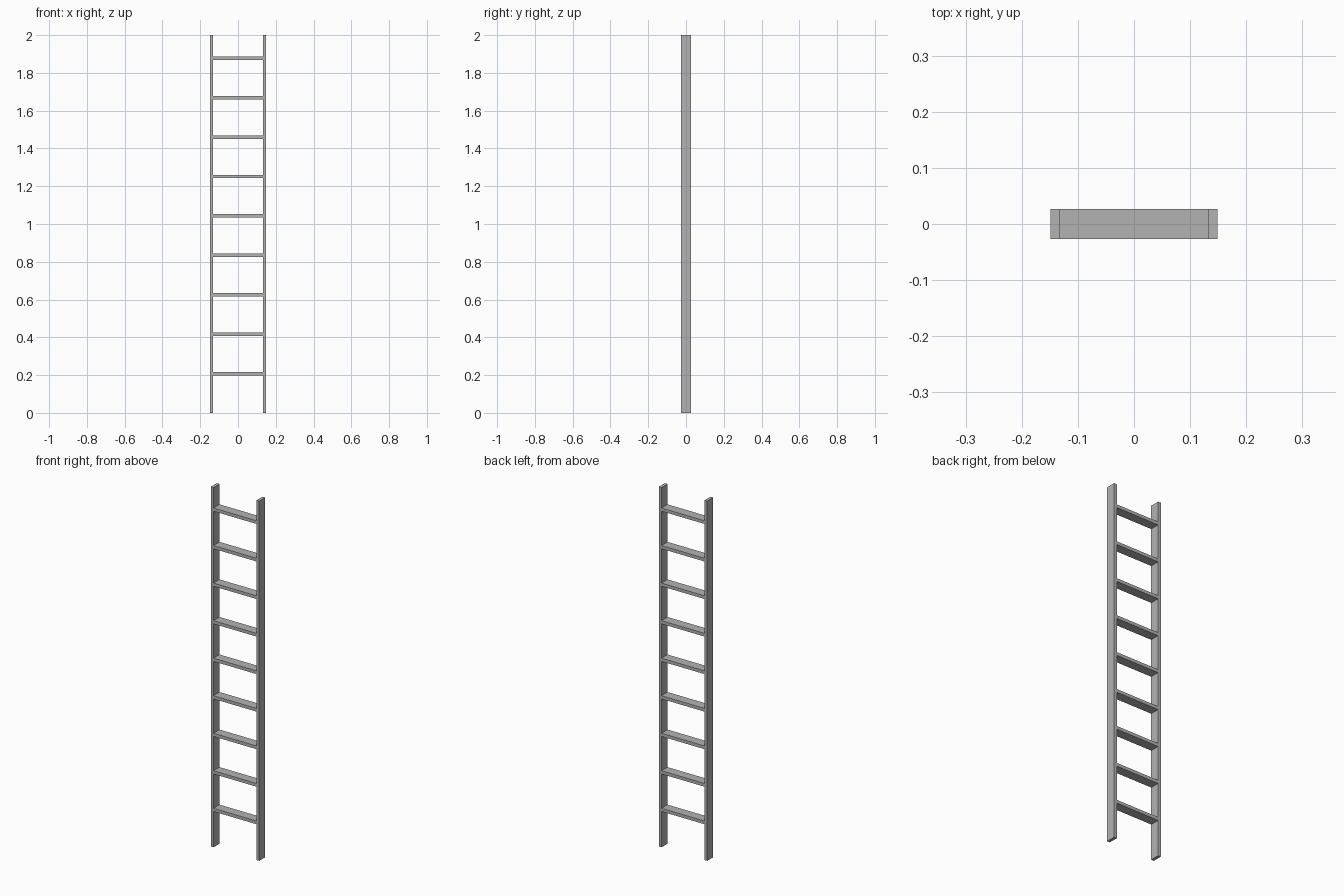
import bpy

cube = bpy.data.objects.get("Cube")
if cube:
    bpy.data.objects.remove(cube, do_unlink=True)

HEIGHT, DEPTH = 2.0, 0.053
OUTER, INNER = 0.149, 0.132
RUNG_THICK, RUNG_COUNT = 0.018, 9
RUNG_FIRST, RUNG_STEP = 0.208, 0.2087

grey = bpy.data.materials.new("plain grey")
grey.use_nodes = True
colour = (0.45, 0.45, 0.45, 1)
grey.diffuse_color = colour
grey.node_tree.nodes["Principled BSDF"].inputs["Base Color"].default_value = colour


def box(name, size, location):
    bpy.ops.mesh.primitive_cube_add(size=1, location=location)
    ob = bpy.context.object
    ob.name = name
    ob.scale = size
    bpy.ops.object.transform_apply(location=False, rotation=False, scale=True)
    ob.data.materials.append(grey)
    return ob


# Upright side rails
for name, side in (("left_rail", 1), ("right_rail", -1)):
    box(name, (OUTER - INNER, DEPTH, HEIGHT),
        (side * (OUTER + INNER) / 2, 0, HEIGHT / 2))

# Flat rungs spanning between the rails
for i in range(RUNG_COUNT):
    box(f"rung_{i + 1}", (INNER * 2, DEPTH, RUNG_THICK),
        (0, 0, RUNG_FIRST + i * RUNG_STEP))
